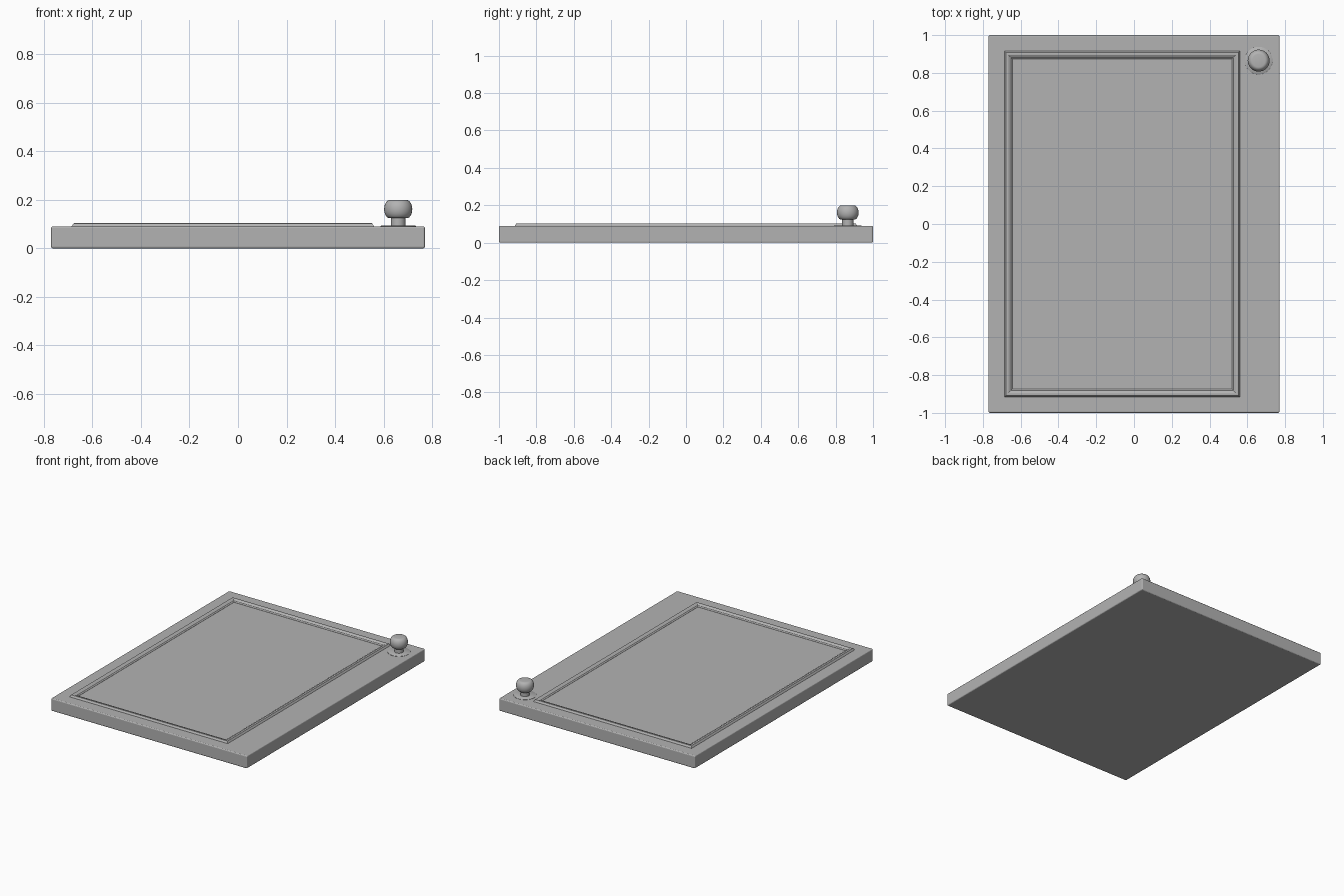
import bpy, bmesh, math

if "Cube" in bpy.data.objects:
    bpy.data.objects.remove(bpy.data.objects["Cube"])

# Mid-grey paint shared by every part
paint = bpy.data.materials.new("grey_paint")
paint.diffuse_color = (0.45, 0.45, 0.45, 1)
paint.use_nodes = True
paint.node_tree.nodes["Principled BSDF"].inputs["Base Color"].default_value = paint.diffuse_color


def make_object(name, bm, angle=30):
    bmesh.ops.recalc_face_normals(bm, faces=bm.faces)
    mesh = bpy.data.meshes.new(name)
    bm.to_mesh(mesh)
    bm.free()
    mesh.materials.append(paint)
    ob = bpy.data.objects.new(name, mesh)
    bpy.context.collection.objects.link(ob)
    bpy.ops.object.select_all(action='DESELECT')
    ob.select_set(True)
    bpy.context.view_layer.objects.active = ob
    bpy.ops.object.shade_smooth_by_angle(angle=math.radians(angle))
    return ob


def box(name, x, y, z0, z1, bevel):
    bm = bmesh.new()
    bmesh.ops.create_cube(bm, size=1)
    for v in bm.verts:
        v.co = (v.co.x * 2 * x, v.co.y * 2 * y, z0 + (v.co.z + 0.5) * (z1 - z0))
    bmesh.ops.bevel(bm, geom=bm.edges[:], offset=bevel, segments=3,
                    profile=0.5, affect='EDGES')
    return make_object(name, bm, 10)


def rect_frame(name, x0, x1, y0, y1, profile):
    """Sweep a closed (inset, height) profile around a mitred rectangle."""
    bm = bmesh.new()
    rings = [[bm.verts.new(p) for p in ((x0 + d, y0 + d, z), (x1 - d, y0 + d, z),
                                        (x1 - d, y1 - d, z), (x0 + d, y1 - d, z))]
             for d, z in profile]
    for a, b in zip(rings, rings[1:] + rings[:1]):
        for i in range(4):
            j = (i + 1) % 4
            bm.faces.new((a[i], a[j], b[j], b[i]))
    return make_object(name, bm, 20)


def lathe(name, x, y, profile, sides=48):
    bm = bmesh.new()
    rings = [[bm.verts.new((x + r * math.cos(2 * math.pi * i / sides),
                            y + r * math.sin(2 * math.pi * i / sides), z))
              for i in range(sides)] for r, z in profile]
    for a, b in zip(rings, rings[1:]):
        for i in range(sides):
            j = (i + 1) % sides
            bm.faces.new((a[i], a[j], b[j], b[i]))
    bm.faces.new(rings[0])
    bm.faces.new(rings[-1])
    return make_object(name, bm, 40)


# Door slab
box("door_slab", 0.77, 1.0, 0.0, 0.09, 0.007)

# Raised moulding around the panel
rect_frame("panel_moulding", -0.685, 0.56, -0.915, 0.915,
           [(0, 0.086), (0, 0.091), (0.008, 0.103), (0.014, 0.104), (0.020, 0.103),
            (0.030, 0.097), (0.034, 0.097), (0.042, 0.091), (0.042, 0.086)])

# Knob: base plate, stem and rounded head
KX, KY = 0.66, 0.865
lathe("knob_base", KX, KY, [(0.073, 0.086), (0.073, 0.0915), (0.071, 0.093)])
lathe("knob_stem", KX, KY, [(0.030, 0.088), (0.030, 0.13)])
head = [(0.026, 0.1235)]
for k in range(1, 13):
    t = -math.pi / 2 + math.pi * k / 12
    head.append((0.034 + 0.024 * math.cos(t), 0.161 + 0.038 * math.sin(t)))
lathe("knob_head", KX, KY, head)
